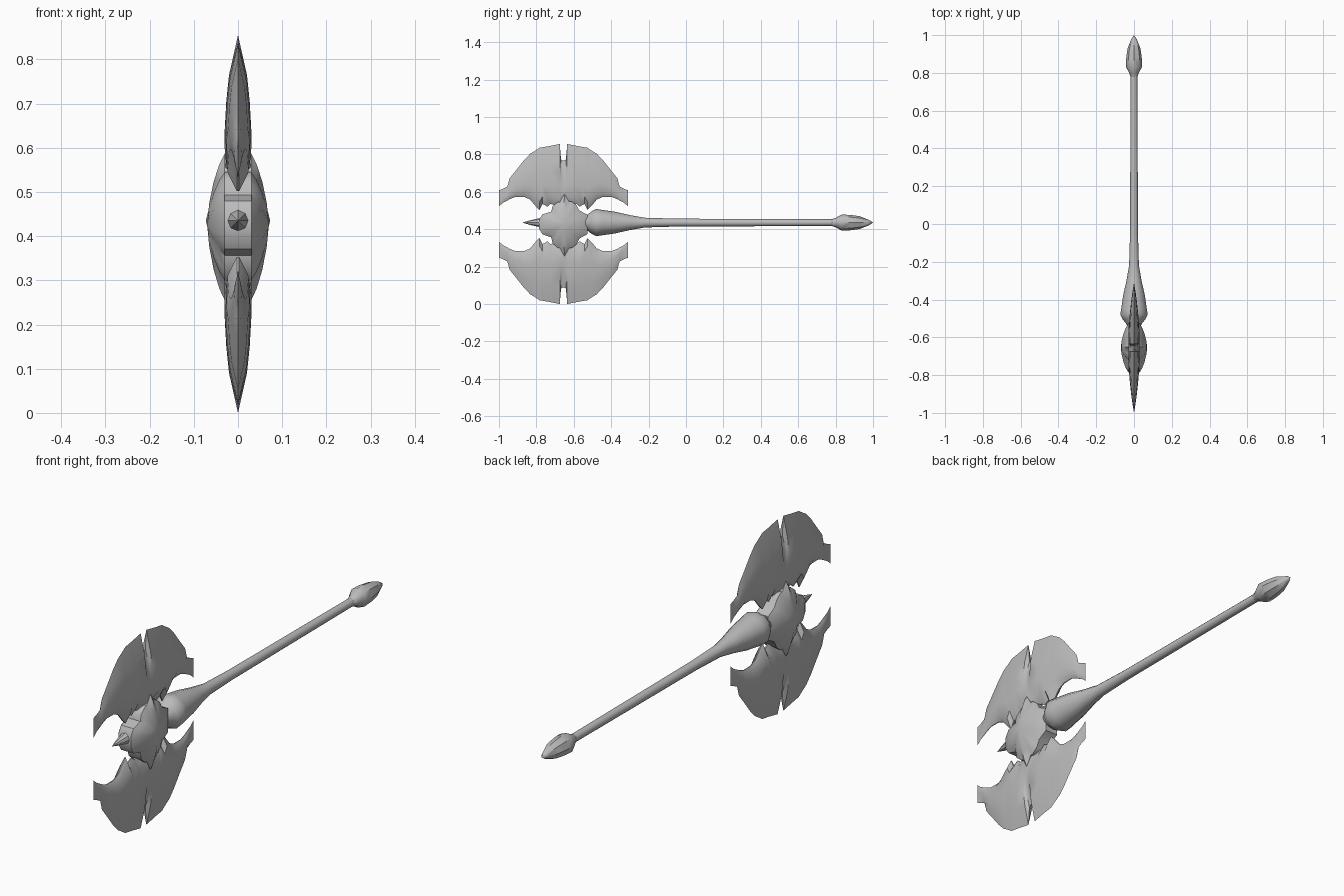
import bpy, bmesh, math

if "Cube" in bpy.data.objects:
    bpy.data.objects.remove(bpy.data.objects["Cube"])

CY, CZ = -0.655, 0.4275          # centre of the axe head
steel = bpy.data.materials.new("grey steel")
steel.diffuse_color = (0.5, 0.5, 0.5, 1)
steel.use_nodes = True
steel.node_tree.nodes["Principled BSDF"].inputs["Base Color"].default_value = steel.diffuse_color


def finish(name, bm, angle=40):
    bmesh.ops.remove_doubles(bm, verts=bm.verts, dist=1e-5)
    bmesh.ops.recalc_face_normals(bm, faces=bm.faces)
    me = bpy.data.meshes.new(name)
    bm.to_mesh(me)
    bm.free()
    me.materials.append(steel)
    ob = bpy.data.objects.new(name, me)
    bpy.context.collection.objects.link(ob)
    bpy.ops.object.select_all(action='DESELECT')
    ob.select_set(True)
    bpy.context.view_layer.objects.active = ob
    bpy.ops.object.shade_smooth_by_angle(angle=math.radians(angle))
    return ob


def skin(bm, rows, closed=False):
    """Quads between neighbouring rows of points."""
    vs = [[bm.verts.new(p) for p in r] for r in rows]
    n = len(rows[0])
    for a, b in zip(vs, vs[1:]):
        for i in range(n if closed else n - 1):
            j = (i + 1) % n
            bm.faces.new((a[i], a[j], b[j], b[i]))


def lathe(name, profile, sides, z):
    """Turn (y, radius) points around the long axis."""
    bm = bmesh.new()
    skin(bm, [[(max(r, 1e-6) * math.cos(2 * math.pi * k / sides), y,
                z + max(r, 1e-6) * math.sin(2 * math.pi * k / sides))
               for k in range(sides)] for y, r in profile], True)
    finish(name, bm)


# Blade columns: distance from the middle, outer edge height, inner edge height
half = [(0, .765, .52), (.013, .772, .52), (.02, .855, .52), (.07, .845, .535),
        (.086, .842, .52), (.112, .838, .535), (.128, .835, .502),
        (.15, .82, .524), (.178, .803, .558), (.21, .77, .572),
        (.257, .71, .572), (.288, .672, .56), (.30, .628, .553),
        (.325, .615, .54), (.345, .608, .522)]
columns = [(-u, o, i) for u, o, i in half[:0:-1]] + half
# Lens section from outer edge to inner edge: position, share of thickness
section = [(0, 0), (.27, .66), (.45, .86), (.65, .98), (.87, .9), (1, .1)]


def blade(name, flip):
    bm = bmesh.new()
    sides = []
    for s in (1, -1):
        rows = []
        for u, out, inn in columns:
            thick = .031 * (1 - (abs(u) / .346) ** 2)
            rows.append([(s * thick * f, CY + u,
                          CZ + flip * (out + (inn - out) * t - CZ))
                         for t, f in section])
        skin(bm, rows)
        sides.append([r[-1] for r in rows])
    skin(bm, sides)              # inner edge
    finish(name, bm)


blade("upper_blade", 1)
blade("lower_blade", -1)

# Hub: pointed shield swelling to a boss on both sides
upper = [(-.785, .024), (-.767, .052), (-.72, .066), (-.714, .095),
         (-.685, .118), (-.675, .118), (-.65, .16), (-.625, .12), (-.612, .12),
         (-.585, .10), (-.57, .072), (-.527, .05)]
outline = upper + [(y, -z * 1.08) for y, z in reversed(upper)]
rings = [(1, .0), (1, .03), (.85, .042), (.6, .055), (.3, .065), (0, .07)]
bm = bmesh.new()
for s in (1, -1):
    skin(bm, [[(s * x, CY + (y - CY) * k, CZ + z * k) for y, z in outline]
              for k, x in rings], True)
finish("hub", bm)

# Front spike
lathe("front_spike", [(-.74, .034), (-.785, .023), (-.835, .012), (-.875, 0)], 8, .435)

# Handle with flared collar, then the pommel
lathe("handle", [(-.56, .03), (-.53, .04), (-.505, .06), (-.48, .073),
                 (-.45, .068), (-.38, .058), (-.30, .04), (-.22, .026),
                 (-.05, .021), (.80, .018)], 12, .435)
lathe("pommel", [(.775, .017), (.80, .025), (.832, .043), (.88, .041),
                 (.93, .034), (.98, .014), (1, 0)], 8, .435)
